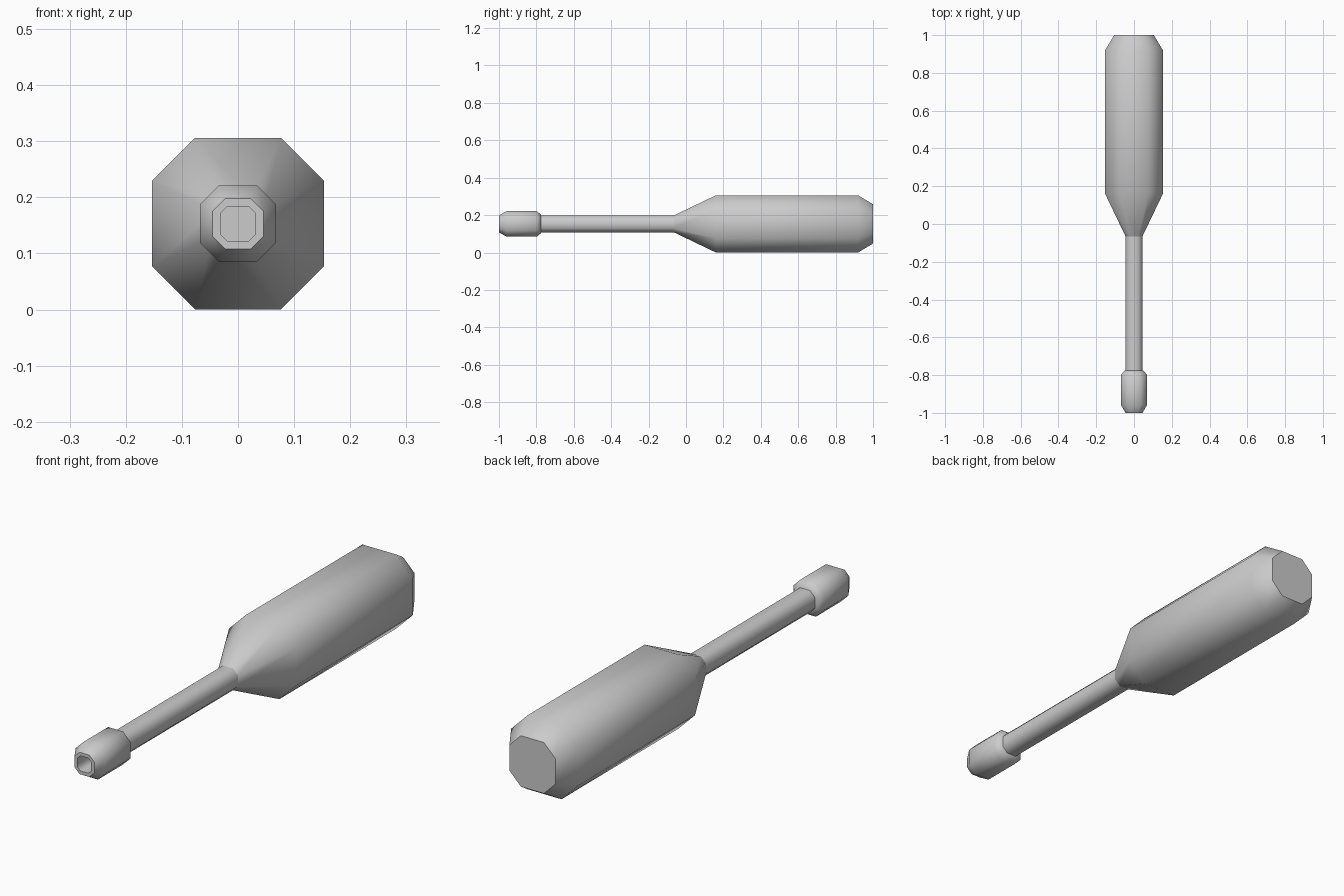
import bpy, bmesh, math

if "Cube" in bpy.data.objects:
    bpy.data.objects.remove(bpy.data.objects["Cube"])

CZ = 0.153  # height of the long axis


def loft(name, rings):
    """Skin chamfered-square octagons along y; rings are (y, half width, flat ratio)."""
    bm = bmesh.new()
    loops = []
    for y, r, k in rings:
        f = r * k
        pts = [(r, -f), (r, f), (f, r), (-f, r), (-r, f), (-r, -f), (-f, -r), (f, -r)]
        loops.append([bm.verts.new((x, y, z + CZ)) for x, z in pts])
    for a, b in zip(loops, loops[1:]):
        for i in range(8):
            j = (i + 1) % 8
            bm.faces.new((a[i], a[j], b[j], b[i]))
    bm.faces.new(loops[0])
    bm.faces.new(loops[-1])
    bmesh.ops.recalc_face_normals(bm, faces=bm.faces)
    mesh = bpy.data.meshes.new(name)
    bm.to_mesh(mesh)
    bm.free()
    obj = bpy.data.objects.new(name, mesh)
    bpy.context.collection.objects.link(obj)
    # Soft shading across the 45 degree sides, crisp end caps
    bpy.ops.object.select_all(action='DESELECT')
    obj.select_set(True)
    bpy.context.view_layer.objects.active = obj
    bpy.ops.object.shade_smooth_by_angle(angle=math.radians(50))
    return obj


# Grip with tapered neck and chamfered butt
loft("handle", [(-0.065, 0.045, 0.5), (0.16, 0.153, 0.5), (0.92, 0.153, 0.5), (1.0, 0.105, 0.5)])

# Thin shaft
loft("shaft", [(-0.80, 0.045, 0.5), (-0.05, 0.045, 0.5)])

# Socket head with a recessed opening at the front
loft("socket", [(-0.85, 0.031, 0.6), (-1.0, 0.031, 0.6), (-1.0, 0.045, 0.5),
                (-0.96, 0.068, 0.5), (-0.797, 0.068, 0.5), (-0.775, 0.049, 0.5)])
